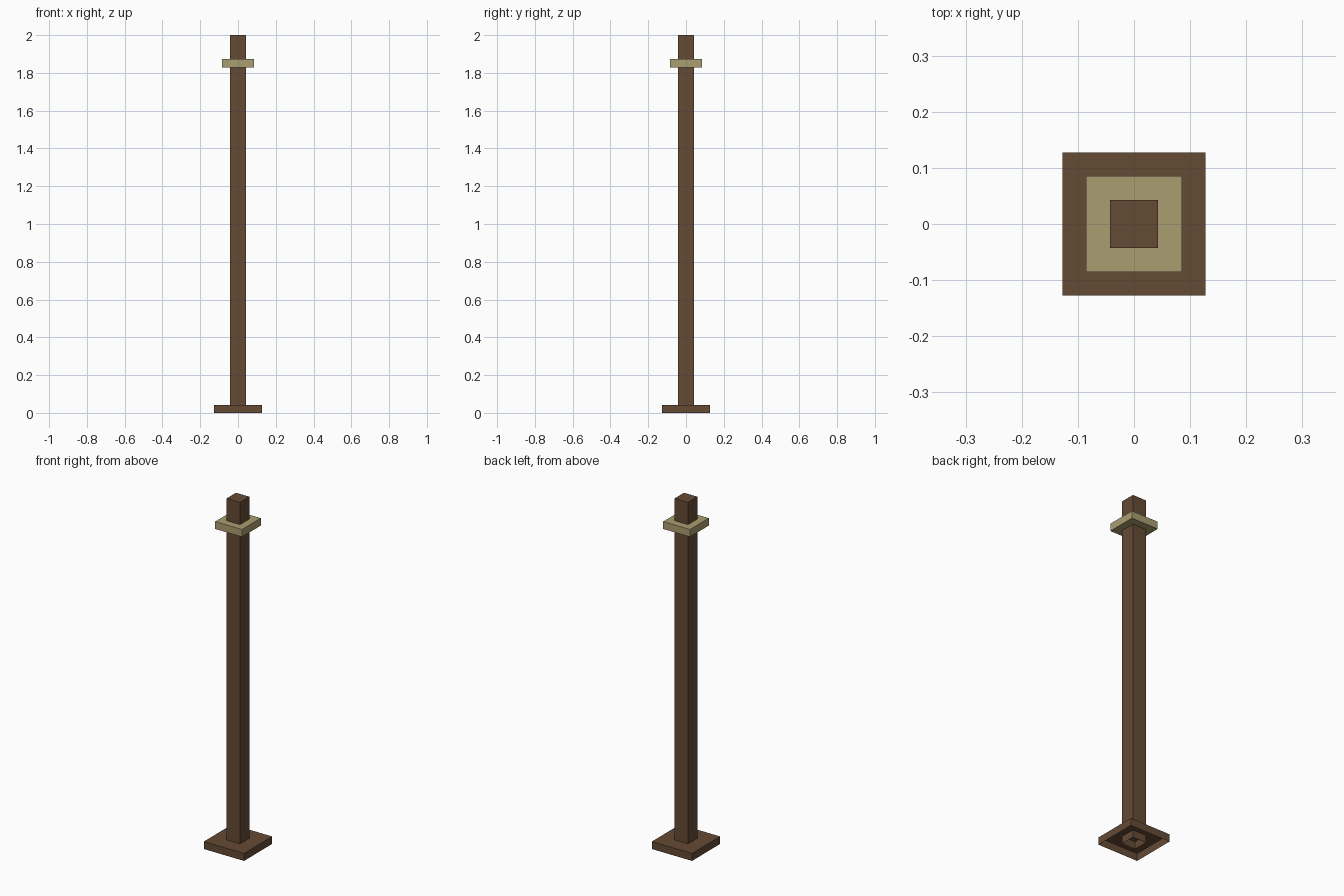
import bpy
import bmesh
from mathutils import Matrix, Vector

cube = bpy.data.objects.get("Cube")
if cube:
    bpy.data.objects.remove(cube, do_unlink=True)

UNIT = 2 / 47  # the whole post is 47 modules tall


def material(name, color):
    mat = bpy.data.materials.new(name)
    mat.use_nodes = True
    mat.diffuse_color = color
    mat.node_tree.nodes["Principled BSDF"].inputs["Base Color"].default_value = color
    return mat


def block(name, width, bottom, top, mat, open_bottom=False):
    """Square block sized in modules, optionally without its underside."""
    bm = bmesh.new()
    size = Vector((width, width, top - bottom)) * UNIT
    centre = Vector((0, 0, (bottom + top) / 2)) * UNIT
    bmesh.ops.create_cube(bm, size=1, matrix=Matrix.LocRotScale(centre, None, size))
    if open_bottom:
        bm.normal_update()
        under = [f for f in bm.faces if f.normal.z < -0.5]
        bmesh.ops.delete(bm, geom=under, context="FACES_ONLY")
    mesh = bpy.data.meshes.new(name)
    bm.to_mesh(mesh)
    bm.free()
    mesh.materials.append(mat)
    obj = bpy.data.objects.new(name, mesh)
    bpy.context.collection.objects.link(obj)
    return obj


brown = material("dark brown wood", (0.130, 0.070, 0.036, 1))
tan = material("pale tan", (0.407, 0.337, 0.165, 1))

# Foot plate and post are open underneath; the collar is a closed band
block("base_plate", 6, 0, 1, brown, open_bottom=True)
block("post", 2, 0, 47, brown, open_bottom=True)
block("collar", 4, 43, 44, tan)
